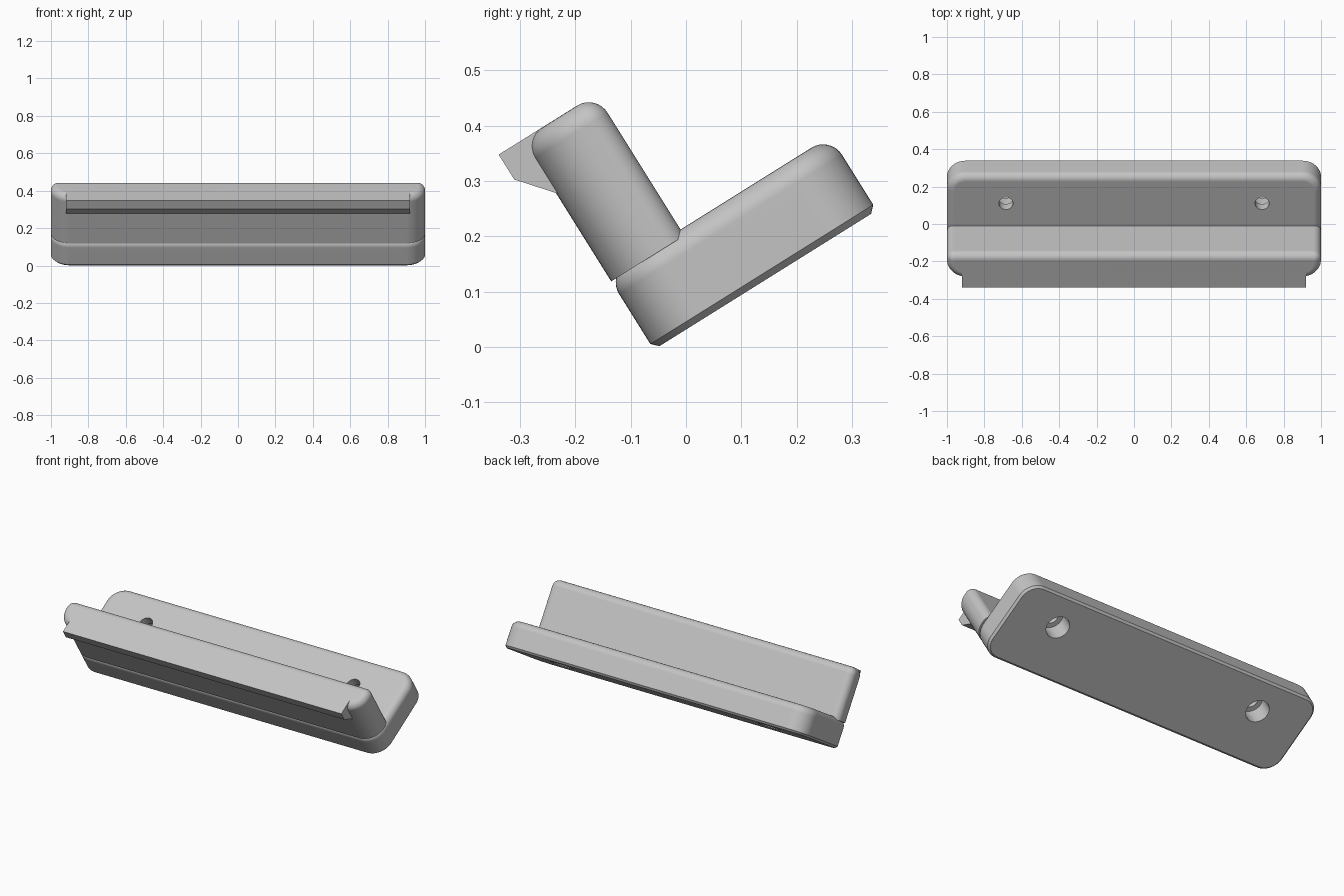
import bpy, bmesh
from math import sin, cos, pi, radians
from mathutils import Matrix

old = bpy.data.objects.get("Cube")
if old:
    bpy.data.objects.remove(old)

# The whole bracket leans back about the x axis
TILT = Matrix.Rotation(radians(32), 4, 'X')

grey = bpy.data.materials.new("light grey")
grey.use_nodes = True
grey.diffuse_color = (0.55, 0.55, 0.55, 1)
grey.node_tree.nodes["Principled BSDF"].inputs["Base Color"].default_value = grey.diffuse_color


def rounded_plan(front, back, r_front, r_back, inset, steps=12):
    """Rounded rectangle spanning x -1 to 1, shrunk by inset."""
    corners = [(1, back, r_back, 0), (-1, back, r_back, 1),
               (-1, front, r_front, 2), (1, front, r_front, 3)]
    ring = []
    for side, edge, r, quarter in corners:
        cx = side * (1 - r)
        cy = edge - r if edge == back else edge + r
        for i in range(steps + 1):
            a = (quarter + i / steps) * pi / 2
            ring.append((cx + (r - inset) * cos(a), cy + (r - inset) * sin(a)))
    return ring


def circle(cx, cy, r, steps=40):
    return [(cx + r * cos(2 * pi * i / steps), cy + r * sin(2 * pi * i / steps))
            for i in range(steps)]


def loft(bm, layers):
    """Closed solid through a stack of (ring, height) layers."""
    rings = [[bm.verts.new((x, y, h)) for x, y in ring] for ring, h in layers]
    for low, high in zip(rings, rings[1:]):
        n = len(low)
        for i in range(n):
            j = (i + 1) % n
            bm.faces.new((low[i], low[j], high[j], high[i]))
    bm.faces.new(rings[0][::-1])
    bm.faces.new(rings[-1])


def finish(name, bm):
    bmesh.ops.recalc_face_normals(bm, faces=bm.faces)
    mesh = bpy.data.meshes.new(name)
    bm.to_mesh(mesh)
    bm.free()
    mesh.materials.append(grey)
    obj = bpy.data.objects.new(name, mesh)
    bpy.context.collection.objects.link(obj)
    obj.matrix_world = TILT
    return obj


def activate(obj):
    bpy.ops.object.select_all(action='DESELECT')
    obj.select_set(True)
    bpy.context.view_layer.objects.active = obj


def smooth(obj):
    activate(obj)
    bpy.ops.object.shade_smooth_by_angle(angle=radians(30))
    obj.modifiers.new("flat face normals", 'WEIGHTED_NORMAL').keep_sharp = True


def slab(name, front, back, r_front, r_back, bottom, top, fillet, chamfer=0):
    """Rounded slab with a filleted top rim and optional bottom chamfer."""
    def plan(inset):
        return rounded_plan(front, back, r_front, r_back, inset)
    layers = [(plan(chamfer), bottom)]
    if chamfer:
        layers.append((plan(0), bottom + chamfer))
    for i in range(9):
        a = i / 8 * pi / 2
        layers.append((plan(fillet * (1 - cos(a))), top - fillet * (1 - sin(a))))
    bm = bmesh.new()
    loft(bm, layers)
    return finish(name, bm)


# Base plate and upright wall
base = slab("base_plate", -0.052, 0.423, 0.1, 0.1, 0.0265, 0.185, 0.04, 0.012)
wall = slab("upright_wall", -0.052, 0.104, 0.1, 0.041, 0.172, 0.474, 0.04)

# Stepped screw holes, wide underneath and narrow on top
bm = bmesh.new()
for x in (-0.685, 0.685):
    wide, narrow = circle(x, 0.245, 0.066), circle(x, 0.245, 0.038)
    loft(bm, [(wide, 0), (wide, 0.13), (narrow, 0.13), (narrow, 0.25)])
cutter = finish("screw_hole_cutter", bm)
cutter.hide_render = True
cut = base.modifiers.new("screw holes", 'BOOLEAN')
cut.object = cutter
cut.operation = 'DIFFERENCE'
cut.solver = 'EXACT'
activate(base)
bpy.ops.object.modifier_apply(modifier=cut.name)
bpy.data.objects.remove(cutter)

# Hooked lip along the front top edge of the wall
profile = [(-0.103, 0.474), (-0.103, 0.421), (-0.05, 0.358), (-0.012, 0.345), (-0.012, 0.474)]
bm = bmesh.new()
ends = [[bm.verts.new((x, u, h)) for u, h in profile] for x in (-0.92, 0.92)]
for i in range(len(profile)):
    j = (i + 1) % len(profile)
    bm.faces.new((ends[0][i], ends[0][j], ends[1][j], ends[1][i]))
for end in ends:
    bm.faces.new(end)
finish("front_lip", bm)

for part in (base, wall):
    smooth(part)
